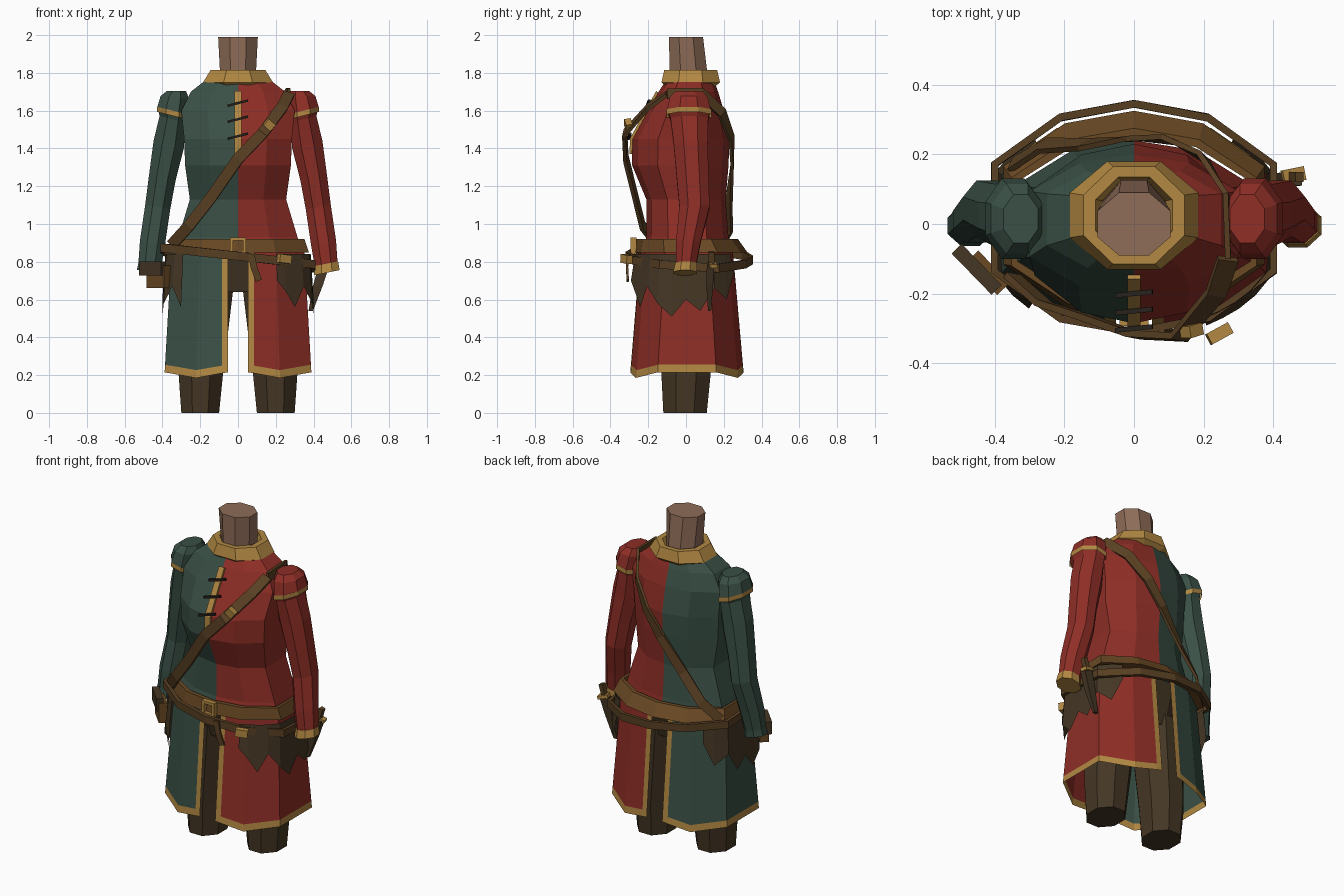
import bpy, bmesh, math
from mathutils import Vector, Euler

cube = bpy.data.objects.get("Cube")
if cube:
    bpy.data.objects.remove(cube)


def material(name, rgb):
    lin = [(c / 255 / 12.92 if c < 11 else ((c / 255 + 0.055) / 1.055) ** 2.4) for c in rgb]
    m = bpy.data.materials.new(name)
    m.use_nodes = True
    m.diffuse_color = (*lin, 1)
    m.node_tree.nodes["Principled BSDF"].inputs["Base Color"].default_value = (*lin, 1)
    return m


GREEN = material("green cloth", (58, 80, 70))
RED = material("red cloth", (142, 46, 38))
GOLD = material("gold trim", (178, 136, 66))
BROWN = material("brown leather", (106, 73, 36))
STRAP = material("strap leather", (88, 63, 34))
DARK = material("dark cloth", (68, 54, 36))
LACE = material("black lace", (40, 34, 28))
SKIN = material("skin", (142, 108, 88))


def finish(name, verts, faces, mats, rule=None):
    """Make an object; rule maps a face to a material slot."""
    me = bpy.data.meshes.new(name)
    bm = bmesh.new()
    vs = [bm.verts.new(v) for v in verts]
    for f in faces:
        bm.faces.new([vs[i] for i in f])
    bmesh.ops.recalc_face_normals(bm, faces=bm.faces)
    if rule:
        for f in bm.faces:
            f.material_index = rule(f.calc_center_median())
    bm.to_mesh(me)
    bm.free()
    for m in mats:
        me.materials.append(m)
    ob = bpy.data.objects.new(name, me)
    bpy.context.collection.objects.link(ob)
    return ob


def loft(name, rings, mats, rule=None, caps=True, loop=False, closed=True):
    """Skin a list of rings with equal point counts."""
    n, k = len(rings[0]), len(rings)
    verts = [p for r in rings for p in r]
    faces = []
    for i in range(k if loop else k - 1):
        for j in range(n if closed else n - 1):
            a, b, j2 = i * n, (i + 1) % k * n, (j + 1) % n
            faces.append((a + j, a + j2, b + j2, b + j))
    if caps:
        faces += [tuple(range(n)), tuple(range((k - 1) * n, k * n))]
    return finish(name, verts, faces, mats, rule)


def octagon(cx, cy, cz, rx, ry, tilt=0.0):
    r = 1 / math.cos(math.pi / 8)
    pts = []
    for i in range(8):
        a = math.pi / 8 + i * math.pi / 4
        x, y = rx * r * math.cos(a), ry * r * math.sin(a)
        pts.append(Vector((cx + x, cy + y, cz + tilt * x)))
    return pts


def body_ring(z, hw, yf, yb):
    """Ten-sided body section with a flat flank."""
    c = (yf + yb) / 2
    half = [(0, yf), (.53 * hw, c + (yf - c) * .88), (hw, c + (yf - c) * .47),
            (hw, c + (yb - c) * .47), (.53 * hw, c + (yb - c) * .88), (0, yb)]
    pts = half + [(-x, y) for x, y in half[-2:0:-1]]
    return [Vector((x, y, z)) for x, y in pts]


def ribbon(name, path, width, thick, mat, closed=False, normal=None):
    """Flat strap swept along a path, facing outward."""
    path = [Vector(p) for p in path]
    rings, n = [], len(path)
    for i, p in enumerate(path):
        a = path[(i - 1) % n] if closed or i else p
        b = path[(i + 1) % n] if closed or i < n - 1 else p
        t = (b - a).normalized()
        out = Vector(normal) if normal else Vector((p.x, p.y, 0))
        out = (out - out.dot(t) * t).normalized()
        s = t.cross(out) * width / 2
        o = out * thick / 2
        rings.append([p + s + o, p - s + o, p - s - o, p + s - o])
    return loft(name, rings, [mat], caps=not closed, loop=closed)


def box(name, loc, size, mat, rot=(0, 0, 0)):
    e = Euler(rot).to_matrix()
    ring = [[Vector(loc) + e @ Vector((sx * size[0] / 2, sy * size[1] / 2, sz * size[2] / 2))
             for sx, sy in ((-1, -1), (1, -1), (1, 1), (-1, 1))] for sz in (-1, 1)]
    return loft(name, ring, [mat])


def by_side(c):
    return 0 if c.x < 0 else 1


# Two-tone coat body
loft("coat_body", [body_ring(*r) for r in (
    (.85, .335, -.235, .24), (.93, .315, -.21, .225), (1.13, .255, -.21, .21),
    (1.31, .28, -.285, .225), (1.45, .285, -.285, .23), (1.6, .3, -.20, .2),
    (1.7, .25, -.145, .17), (1.77, .16, -.10, .145))], [GREEN, RED], by_side, caps=False)

# Neck and flared collar
loft("neck", [octagon(0, .02, 1.7, .09, .105), octagon(0, 0, 1.99, .105, .09, 0)], [SKIN])
loft("collar", [octagon(0, .025, *r) for r in (
    (1.72, .12, .12), (1.75, .185, .155), (1.815, .145, .14), (1.815, .11, .11), (1.76, .09, .1))],
    [GOLD], caps=False)

# Skirt halves with front and back slits and gold edging
outline = [(.052, -.24, -.295), (.085, -.238, -.292), (.2, -.21, -.265), (.35, -.11, -.15),
           (.35, .12, .16), (.2, .225, .275), (.085, .245, .302), (.052, .246, .305)]
hem = [.215, .21, .185, .215, .215, .185, .21, .215]
for side, s, cloth in (("left", 1, RED), ("right", -1, GREEN)):
    rows = []
    for level in (1, .06, 0):
        row = []
        for (x, yt, yb), h in zip(outline, hem):
            xb = x * 1.11 if x > .1 else x
            row.append(Vector((s * (xb + (x - xb) * level), yb + (yt - yb) * level, h + (.88 - h) * level)))
        rows.append(row)
    loft(side + "_skirt", rows, [cloth, GOLD],
         lambda c: 1 if abs(c.x) < .075 or c.z < .3 else 0, caps=False, closed=False)

# Breeches
loft("breeches_hips", [octagon(0, 0, .64, .27, .13), octagon(0, 0, .88, .29, .19)], [DARK])
for side, s in (("left", 1), ("right", -1)):
    loft(side + "_leg", [octagon(s * .2, -.005, 0, .1, .115), octagon(s * .197, 0, .2, .117, .13),
                         octagon(s * .16, 0, .7, .14, .15)], [DARK])

# Sleeves with puffed shoulders, arm bands and one gold cuff
for side, s, cloth in (("left", 1, RED), ("right", -1, GREEN)):
    rings = [(.325, .015, 1.705, .05, .07, 0), (.335, .015, 1.67, .075, .1, .1),
             (.347, .015, 1.6, .08, .115, .25), (.345, .018, 1.555, .07, .1, .25),
             (.367, .025, 1.42, .08, .09, .25), (.4, .035, 1.25, .07, .085, .25),
             (.425, .045, 1.09, .066, .08, .2), (.453, .012, .9, .066, .065, .2),
             (.467, 0, .785, .06, .054, .2), (.47, -.005, .745, .065, .058, .2)]
    loft(side + "_sleeve", [octagon(s * a, b, c, d, e, s * t) for a, b, c, d, e, t in rings], [cloth])
    loft(side + "_arm_band", [octagon(s * .347, .016, z, .082, .118, s * .25) for z in (1.6, 1.573)],
         [GOLD], caps=False)
loft("left_cuff", [octagon(.468, 0, .79, .062, .057, .2), octagon(.47, -.005, .742, .068, .062, .2)],
     [GOLD, RED], lambda c: 0)

# Wide waist belt and its buckle
loft("waist_belt", [body_ring(*r) for r in (
    (.85, .335, -.235, .25), (.92, .335, -.235, .25), (.92, .352, -.262, .275),
    (.85, .375, -.275, .325))], [BROWN], caps=False, loop=True)
for x in (-.034, .034):
    box("buckle_side", (x, -.278, .885), (.016, .03, .085), GOLD)
for z in (.85, .92):
    box("buckle_bar", (0, -.278, z), (.084, .03, .016), GOLD)

# Loose slanted belt with buckle and hanging end
loose = [Vector((p.x, p.y, (.83 if p.y < 0 else .81) - .11 * p.x))
         for p in body_ring(0, .4, -.31, .345)]
ribbon("loose_belt", loose, .045, .022, STRAP, closed=True)
box("loose_belt_buckle", (.245, -.315, .815), (.07, .035, .045), GOLD, (0, .12, .5))
ribbon("belt_end", [(.07, -.31, .84), (.085, -.312, .77), (.11, -.308, .7)], .035, .012, STRAP,
       normal=(0, -1, 0))

# Ragged cloths on both hips
rag = [(.2, -.27, .7), (.245, -.25, .64), (.29, -.225, .56), (.335, -.19, .67), (.378, -.14, .58),
       (.385, -.07, .51), (.385, 0, .6), (.385, .07, .54), (.38, .14, .66), (.33, .2, .6),
       (.28, .235, .74)]
for side, s in (("left", 1), ("right", -1)):
    pts = rag if s > 0 else rag[2:]
    loft(side + "_rag", [[Vector((s * x, y, .84)) for x, y, z in pts],
                         [Vector((s * x * 1.04, y * 1.08, z)) for x, y, z in pts]],
         [DARK], caps=False, closed=False)

# Cross-body strap, front and back runs
ribbon("chest_strap", [(.27, -.1, 1.69), (.235, -.2, 1.62), (.13, -.325, 1.48), (0, -.318, 1.345),
                       (-.15, -.265, 1.13), (-.26, -.23, .99), (-.35, -.15, .89)], .06, .02, STRAP,
       normal=(-.1, -1, .1))
ribbon("back_strap", [(.27, -.1, 1.69), (.265, .08, 1.695), (.2, .19, 1.59), (.1, .242, 1.45),
                      (0, .245, 1.31), (-.14, .228, 1.12), (-.26, .225, .97), (-.35, .17, .87)],
       .055, .016, STRAP)
box("strap_buckle", (.165, -.305, 1.525), (.05, .035, .045), GOLD, (.2, .7, .3))

# Gold placket with three laces
ribbon("placket", [(0, -.152, 1.7), (0, -.208, 1.6), (0, -.29, 1.45), (0, -.292, 1.37)], .036, .014,
       GOLD, normal=(0, -1, .3))
for z, y in ((1.64, -.2), (1.555, -.25), (1.465, -.3)):
    box("lace", (0, y, z), (.11, .014, .012), LACE, (0, -.25, .1))

# Pouch on the right hip
turn = (0, 0, -.8)
box("pouch", (-.42, -.14, .72), (.13, .05, .12), BROWN, turn)
box("pouch_flap", (-.452, -.13, .765), (.165, .04, .075), DARK, turn)

# Sheathed dagger on the left hip
loft("sheath", [[Vector((cx + dx * w, cy + dy * w * .7, z))
                 for dx, dy in ((-1, -1), (1, -1), (1, 1), (-1, 1))]
                for cx, cy, z, w in ((.385, .125, .54, .012), (.425, .125, .68, .026), (.455, .13, .78, .028))],
     [DARK])
box("dagger_guard", (.458, .14, .785), (.065, .04, .02), GOLD, (0, .3, .2))
box("dagger_grip", (.465, .135, .82), (.025, .03, .07), STRAP, (0, .3, 0))
